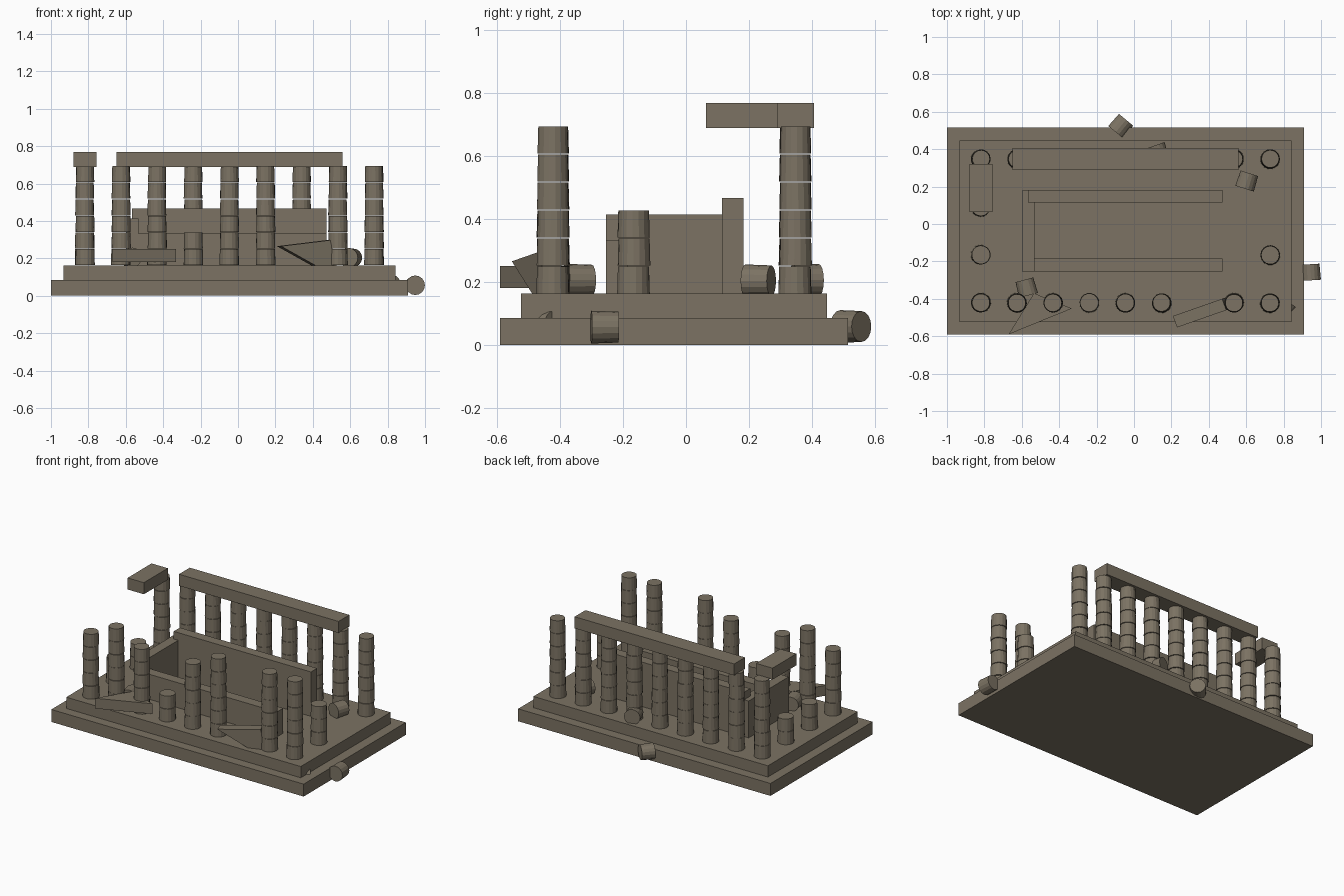
import bpy, bmesh, math, random
from mathutils import Matrix, Vector

if "Cube" in bpy.data.objects:
    bpy.data.objects.remove(bpy.data.objects["Cube"])

random.seed(4)
stone = bpy.data.materials.new("weathered_stone")
stone.diffuse_color = (0.2, 0.17, 0.125, 1)
stone.use_nodes = True
stone.node_tree.nodes["Principled BSDF"].inputs["Base Color"].default_value = stone.diffuse_color


def finish(name, bm):
    bmesh.ops.recalc_face_normals(bm, faces=bm.faces)
    me = bpy.data.meshes.new(name)
    bm.to_mesh(me)
    bm.free()
    me.materials.append(stone)
    ob = bpy.data.objects.new(name, me)
    bpy.context.collection.objects.link(ob)
    return ob


def box(name, x, y, z):
    bm = bmesh.new()
    size = (x[1] - x[0], y[1] - y[0], z[1] - z[0])
    mid = ((x[0] + x[1]) / 2, (y[0] + y[1]) / 2, (z[0] + z[1]) / 2)
    bmesh.ops.create_cube(bm, size=1, matrix=Matrix.Translation(mid) @ Matrix.Diagonal((*size, 1)))
    return finish(name, bm)


def add_drum(bm, matrix, r1, r2, h):
    bmesh.ops.create_cone(bm, cap_ends=True, segments=16, radius1=r1, radius2=r2,
                          depth=h, matrix=matrix)


def prism(name, points, offset):
    bm = bmesh.new()
    a = [bm.verts.new(p) for p in points]
    b = [bm.verts.new(Vector(p) + Vector(offset)) for p in points]
    bm.faces.new(a)
    bm.faces.new(b[::-1])
    for i in range(3):
        j = (i + 1) % 3
        bm.faces.new((a[i], b[i], b[j], a[j]))
    return finish(name, bm)


# stepped platform
box("lower_step", (-1.0, 0.91), (-0.59, 0.515), (0, 0.085))
box("upper_step", (-0.933, 0.842), (-0.524, 0.447), (0.085, 0.162))

# colonnade: number of surviving drums per column
FLOOR, PITCH = 0.162, 0.0888
xs = [-0.819 + 0.1933 * i for i in range(9)]
ys = [-0.422 + 0.2563 * i for i in range(4)]
columns = [(x, ys[3], 6) for x in xs]
columns += [(x, ys[0], n) for x, n in zip(xs, (5, 6, 5, 2, 5, 6, 0, 6, 6))]
columns += [(xs[0], ys[1], 2), (xs[0], ys[2], 2), (xs[8], ys[1], 3)]
for i, (x, y, n) in enumerate(columns):
    if not n:
        continue
    bm = bmesh.new()
    for k in range(n):
        r = 0.0525 - 0.0006 * k
        pos = (x + random.uniform(-0.0015, 0.0015), y + random.uniform(-0.0015, 0.0015),
               FLOOR + PITCH * (k + 0.5))
        m = Matrix.Translation(pos) @ Matrix.Rotation(random.uniform(0, 6.28), 4, 'Z')
        add_drum(bm, m, r, r - 0.0025, PITCH - 0.003)
    finish(f"column_{i + 1}", bm)

# surviving lintels
box("back_lintel", (-0.65, 0.558), (0.29, 0.407), (0.689, 0.768))
box("left_lintel", (-0.88, -0.757), (0.063, 0.322), (0.689, 0.768))

# inner chamber walls
box("chamber_back_wall", (-0.567, 0.472), (0.115, 0.182), (0.16, 0.466))
box("chamber_left_wall", (-0.60, -0.533), (-0.254, 0.18), (0.16, 0.414))
box("chamber_front_wall", (-0.567, 0.472), (-0.254, -0.185), (0.16, 0.333))

# fallen drums: centre and horizontal axis direction
fallen = [((-0.07, 0.524, 0.058), (0.64, 0.77)),
          ((0.604, 0.230, 0.203), (0.30, 0.95)),
          ((0.945, -0.258, 0.056), (-0.06, 1.0)),
          ((-0.575, -0.340, 0.205), (-0.26, 0.97)),
          ((0.128, 0.380, 0.205), (0.33, -0.94)),
          ((0.803, -0.447, 0.060), (0.70, 0.71))]
for i, (c, d) in enumerate(fallen):
    bm = bmesh.new()
    rot = Vector((d[0], d[1], 0)).to_track_quat('Z', 'Y').to_matrix().to_4x4()
    add_drum(bm, Matrix.Translation(c) @ rot, 0.052, 0.049, 0.086)
    finish(f"fallen_drum_{i + 1}", bm)

# broken gable pieces: one lying flat, one standing tilted in the floor
prism("flat_gable_fragment",
      [(-0.67, -0.59, 0.18), (-0.332, -0.452, 0.18), (-0.535, -0.37, 0.18)], (0, 0, 0.07))
prism("tilted_gable_fragment",
      [(0.23, -0.553, 0.265), (0.493, -0.461, 0.297), (0.543, -0.443, 0.09)],
      (-0.022, 0.061, 0))
